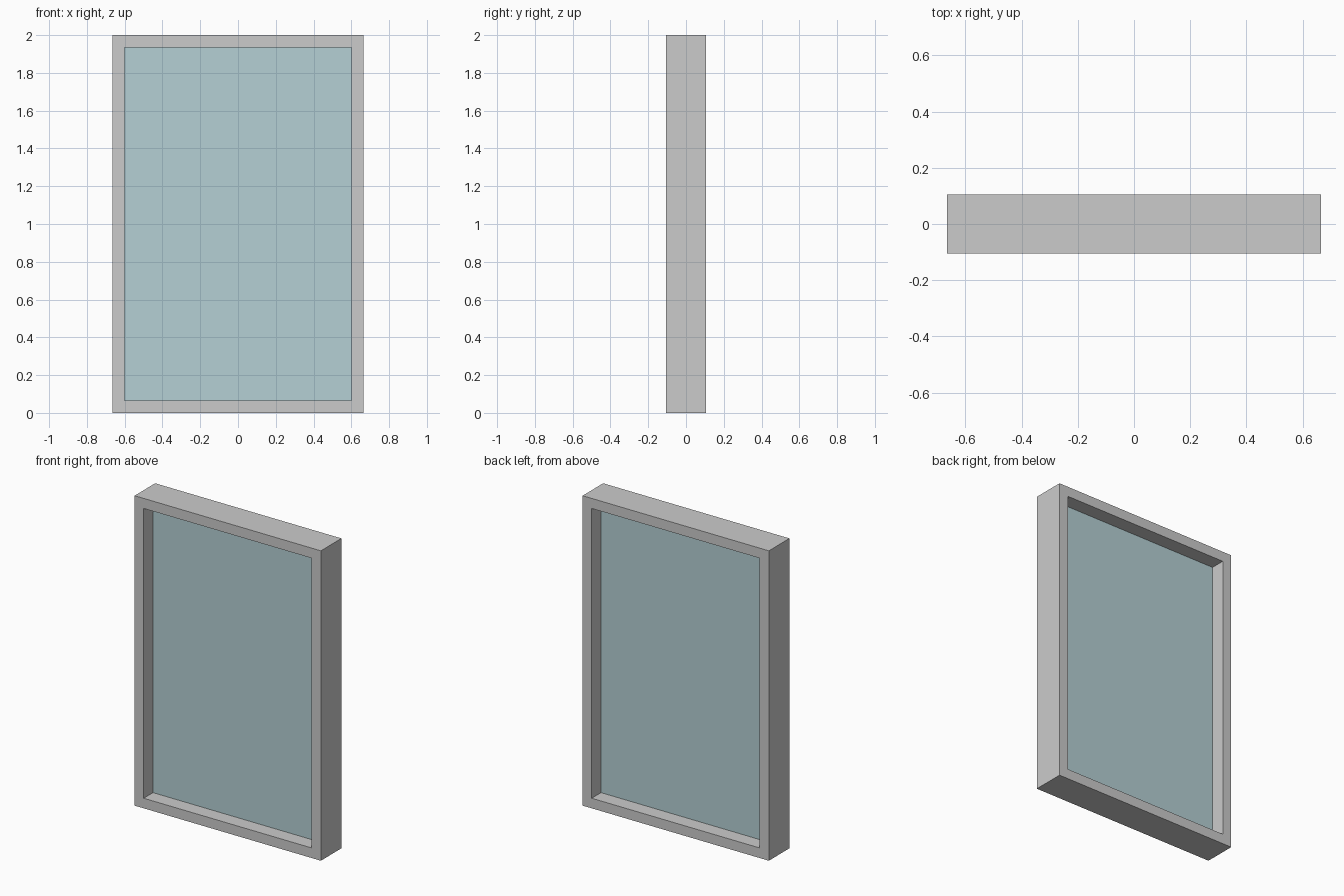
import bpy, bmesh

if "Cube" in bpy.data.objects:
    bpy.data.objects.remove(bpy.data.objects["Cube"])

W, H, D = 1.33, 2.0, 0.21      # outer frame size
BORDER = 0.065                 # width of the frame border
GLASS_T = 0.02                 # pane thickness


def add_object(name, bm):
    bmesh.ops.recalc_face_normals(bm, faces=bm.faces)
    mesh = bpy.data.meshes.new(name)
    bm.to_mesh(mesh)
    bm.free()
    obj = bpy.data.objects.new(name, mesh)
    bpy.context.collection.objects.link(obj)
    return obj


def rectangle(bm, w, h, y):
    pts = [(-w / 2, -h / 2), (w / 2, -h / 2), (w / 2, h / 2), (-w / 2, h / 2)]
    return [bm.verts.new((x, y, H / 2 + z)) for x, z in pts]


# Frame: rectangular ring extruded through its depth
bm = bmesh.new()
outer = rectangle(bm, W, H, -D / 2)
inner = rectangle(bm, W - 2 * BORDER, H - 2 * BORDER, -D / 2)
for i in range(4):
    j = (i + 1) % 4
    bm.faces.new((outer[i], outer[j], inner[j], inner[i]))
ring = bmesh.ops.extrude_face_region(bm, geom=bm.faces[:], use_keep_orig=True)
moved = [v for v in ring["geom"] if isinstance(v, bmesh.types.BMVert)]
bmesh.ops.translate(bm, verts=moved, vec=(0, D, 0))
add_object("window_frame", bm)

# Glass pane: thin slab in the middle of the frame depth
bm = bmesh.new()
bmesh.ops.create_cube(bm, size=1)
bmesh.ops.scale(bm, verts=bm.verts, vec=(W - 2 * BORDER, GLASS_T, H - 2 * BORDER))
bmesh.ops.translate(bm, verts=bm.verts, vec=(0, 0, H / 2))
pane = add_object("glass_pane", bm)
glass = bpy.data.materials.new("glass")
glass.diffuse_color = (0.46, 0.63, 0.66, 1)
glass.use_nodes = True
glass.node_tree.nodes["Principled BSDF"].inputs["Base Color"].default_value = glass.diffuse_color
pane.data.materials.append(glass)
